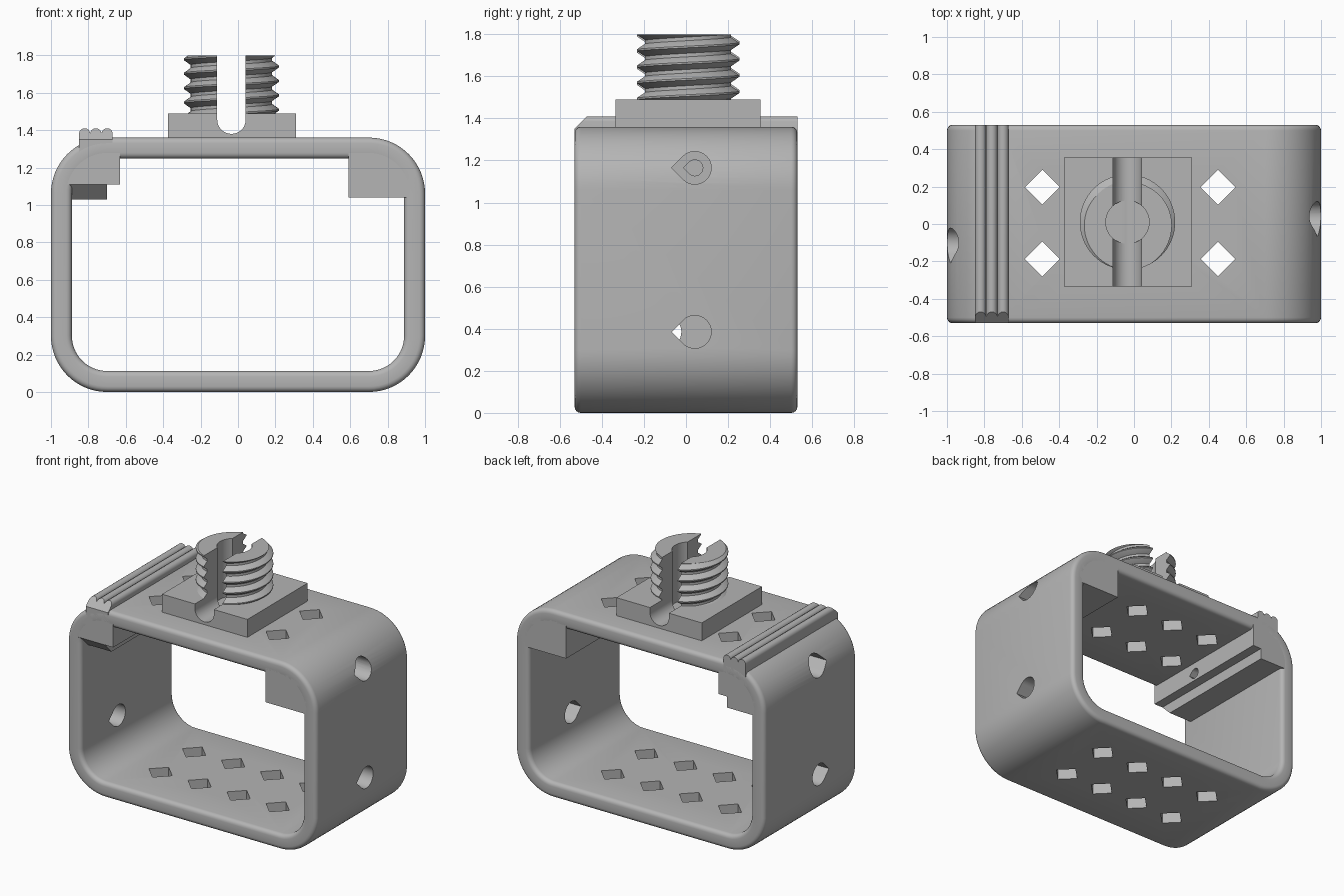
import bpy, bmesh
from math import sin, cos, pi, radians
from mathutils import Vector

old = bpy.data.objects.get("Cube")
if old:
    bpy.data.objects.remove(old, do_unlink=True)

GREY = (0.46, 0.46, 0.46, 1)
grey = bpy.data.materials.new("light grey plastic")
grey.use_nodes = True
grey.diffuse_color = GREY
grey.node_tree.nodes["Principled BSDF"].inputs["Base Color"].default_value = GREY

HALF = 0.53        # half the depth of the frame
WALL = 0.112
HEIGHT = 1.36
CX, CY = -0.035, 0.01   # screw axis


def add_object(name, bm):
    bmesh.ops.recalc_face_normals(bm, faces=bm.faces)
    mesh = bpy.data.meshes.new(name)
    bm.to_mesh(mesh)
    bm.free()
    mesh.materials.append(grey)
    obj = bpy.data.objects.new(name, mesh)
    bpy.context.collection.objects.link(obj)
    return obj


def prism(name, points, axis, lo, hi, plane=None):
    """Extrude a 2D outline along an axis; optionally slice it by a plane."""
    place = {"x": lambda a, b, h: (h, a, b),
             "y": lambda a, b, h: (a, h, b),
             "z": lambda a, b, h: (a, b, h)}[axis]
    bm = bmesh.new()
    ends = [[bm.verts.new(place(a, b, h)) for a, b in points] for h in (lo, hi)]
    n = len(points)
    bm.faces.new(ends[0])
    bm.faces.new(ends[1])
    for i in range(n):
        j = (i + 1) % n
        bm.faces.new((ends[0][i], ends[0][j], ends[1][j], ends[1][i]))
    if plane:
        bmesh.ops.recalc_face_normals(bm, faces=bm.faces)
        cut = bmesh.ops.bisect_plane(bm, geom=bm.verts[:] + bm.edges[:] + bm.faces[:],
                                     plane_co=plane[0], plane_no=plane[1], clear_outer=True)
        rim = [e for e in cut["geom_cut"] if isinstance(e, bmesh.types.BMEdge)]
        bmesh.ops.holes_fill(bm, edges=rim)
    return add_object(name, bm)


def box(name, x, y, z):
    outline = [(x[0], y[0]), (x[1], y[0]), (x[1], y[1]), (x[0], y[1])]
    return prism(name, outline, "z", *z)


def arc(cx, cy, r, start, end, steps):
    return [(cx + r * cos(radians(start + (end - start) * i / steps)),
             cy + r * sin(radians(start + (end - start) * i / steps)))
            for i in range(steps + 1)]


def cut_away(targets, cutters):
    for obj in targets:
        bpy.context.view_layer.objects.active = obj
        for cutter in cutters:
            mod = obj.modifiers.new("cut", "BOOLEAN")
            mod.operation = "DIFFERENCE"
            mod.solver = "EXACT"
            mod.object = cutter
            bpy.ops.object.modifier_apply(modifier=mod.name)
    for cutter in cutters:
        bpy.data.objects.remove(cutter, do_unlink=True)


def sweep(bm, sections, closed):
    rings = [[bm.verts.new(p) for p in s] for s in sections]
    n = len(rings[0])
    for k in range(len(rings) if closed else len(rings) - 1):
        a, b = rings[k], rings[(k + 1) % len(rings)]
        for i in range(n):
            j = (i + 1) % n
            bm.faces.new((a[i], a[j], b[j], b[i]))
    if not closed:
        bm.faces.new(rings[0])
        bm.faces.new(rings[-1])


# Frame: rounded wall section swept round a rounded rectangle
R, SOFT = 0.3, 0.03
section = []
for cd, cy, start in ((WALL - SOFT, HALF - SOFT, 0), (SOFT, HALF - SOFT, 90),
                      (SOFT, SOFT - HALF, 180), (WALL - SOFT, SOFT - HALF, 270)):
    section += arc(cd, cy, SOFT, start, start + 90, 4)
sections = []
for cx, cz, start in ((1 - R, HEIGHT - R, 0), (R - 1, HEIGHT - R, 90),
                      (R - 1, R, 180), (1 - R, R, 270)):
    for i in range(17):
        t = radians(start + 90 * i / 16)
        sections.append([(cx + (R - d) * cos(t), y, cz + (R - d) * sin(t))
                         for d, y in section])
bm = bmesh.new()
sweep(bm, sections, True)
frame = add_object("frame", bm)

# Blocks filling the upper corners
corner = [(0.93, 1.15), (0.85, 1.26), (0.75, 1.29)]
left_block = prism("left_corner_block", [(0.59, 1.04), (0.93, 1.04)] + corner + [(0.59, 1.29)],
                   "y", -HALF, HALF)
right_block = prism("right_corner_block",
                    [(-x, z) for x, z in [(0.63, 1.11), (0.93, 1.11)] + corner + [(0.63, 1.29)]],
                    "y", -HALF, HALF)
step = prism("right_block_step", [(-0.93, 1.03), (-0.7, 1.03), (-0.7, 1.11), (-0.93, 1.11)],
             "y", -HALF, HALF, (Vector((0, -HALF, 1.11)), Vector((0, -1, -1))))

# Ribbed grip rail with three rounded ridges and a sloped front end
ridges = []
for x in (-0.82, -0.76, -0.70):
    ridges += arc(x, 1.38, 0.03, 170, 10, 8)
rail = prism("grip_rail", [(-0.85, 1.25)] + ridges + [(-0.67, 1.25)], "y", -HALF, HALF,
             (Vector((0, -0.52, 1.36)), Vector((0, -1, 1))))

# Diamond holes through the floor and roof
D = 0.093
diamonds = []
for i in range(4):
    for y in (-0.187, 0.197):
        x = -0.49 + i * 0.313
        diamonds.append(prism("diamond_cutter", [(x - D, y), (x, y - D), (x + D, y), (x, y + D)],
                              "z", -0.1, 1.5))
cut_away([frame], diamonds)


# Teardrop side holes, the upper ones countersunk
def teardrop(y, z, r, side, inner, outer):
    outline = arc(y, z, r, -135, 135, 24) + [(y - r * 1.414, z)]
    return prism("teardrop_cutter", outline, "x", *sorted((side * inner, side * outer)))


holes = []
for side, y in ((1, 0.042), (-1, -0.1)):
    holes += [teardrop(y, 0.385, 0.078, side, 0.8, 1.2),
              teardrop(y, 1.165, 0.078, side, 0.82, 1.2),
              teardrop(y, 1.165, 0.038, side, 0.5, 0.9)]
cut_away([frame, left_block, right_block, step], holes)

# Screw base plate and core
plate = box("screw_base_plate", (-0.375, 0.31), (-0.335, 0.355), (1.35, 1.49))
core = prism("screw_core", arc(CX, CY, 0.218, 0, 354.375, 63), "z", 1.485, 1.8)

# Screw thread: a ridge swept along a helix
PITCH, STEPS = 0.077, 64
ridge = [(0.2, -0.036), (0.218, -0.03), (0.255, -0.004),
         (0.255, 0.004), (0.218, 0.03), (0.2, 0.036)]
turns = []
for i in range(7 * STEPS + 1):
    t = 2 * pi * i / STEPS
    z = 1.74 - 5 * PITCH + PITCH * i / STEPS
    turns.append([(CX + r * cos(t), CY + r * sin(t), z + dz) for r, dz in ridge])
bm = bmesh.new()
sweep(bm, turns, False)
thread = add_object("screw_thread", bm)
cut_away([thread], [box("top_cutter", (-1, 1), (-1, 1), (1.8, 2.5)),
                    box("bottom_cutter", (-1, 1), (-1, 1), (1, 1.485))])

# Round-bottomed slot and central bore through the screw
slot = prism("slot_cutter", arc(CX, 1.456, 0.076, 180, 360, 24) +
             [(CX + 0.076, 2), (CX - 0.076, 2)], "y", -0.8, 0.8)
bore = prism("bore_cutter", arc(CX, CY, 0.116, 0, 352.5, 47), "z", 1.381, 2.1)
cut_away([plate, core, thread], [slot, bore])

# Smooth curved surfaces, keep edges sharp
bpy.ops.object.select_all(action="DESELECT")
for obj in (frame, left_block, right_block, step, rail, plate, core, thread):
    obj.select_set(True)
bpy.context.view_layer.objects.active = frame
bpy.ops.object.shade_smooth_by_angle(angle=radians(30))
